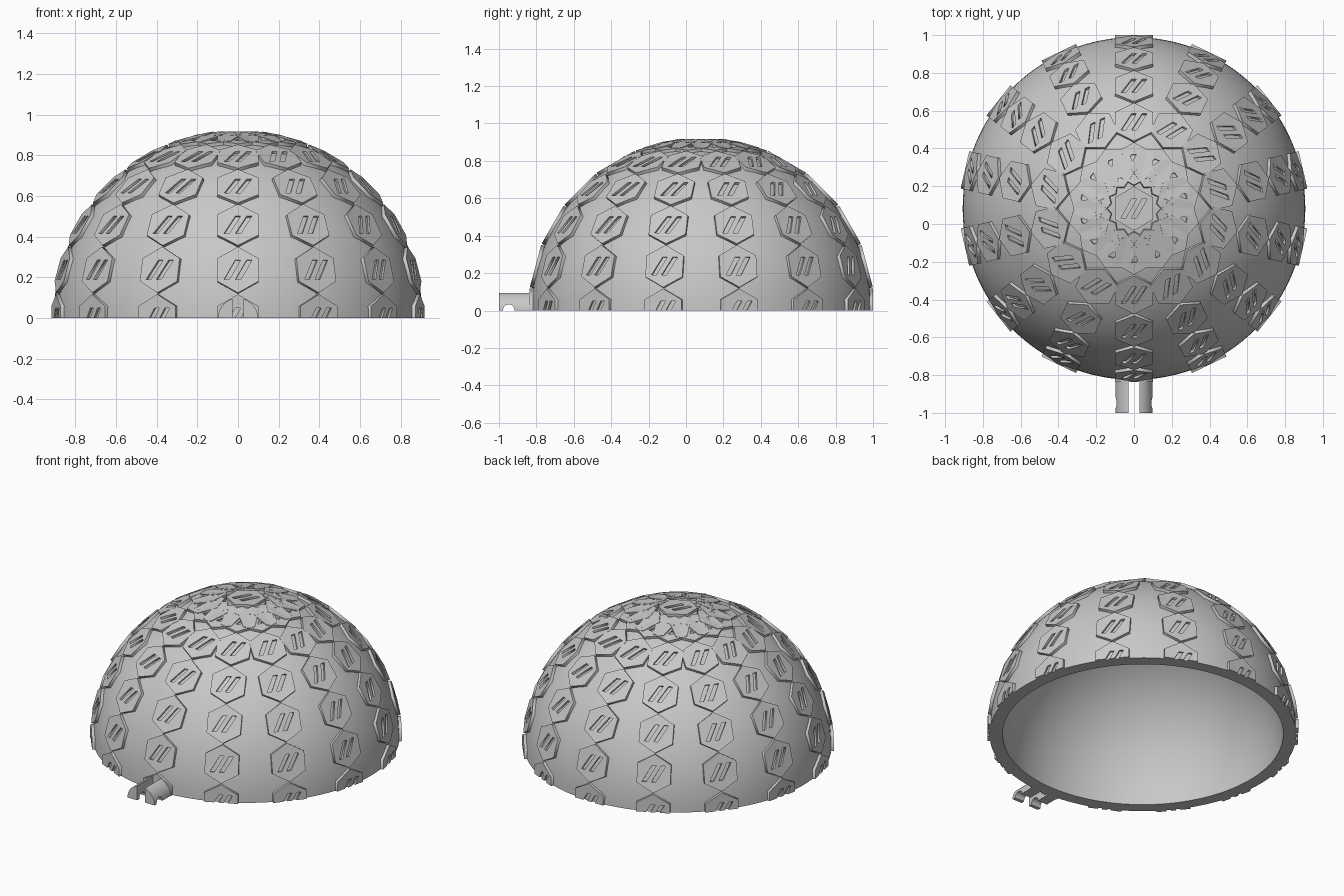
import bpy, bmesh, math
from mathutils import Matrix, Vector

cube = bpy.data.objects.get("Cube")
if cube:
    bpy.data.objects.remove(cube)

CENTRE = Vector((0, 0.082, 0))
R_OUT, R_IN, R_PLATE = 0.907, 0.83, 0.918
HEX_R, PLATE_DEPTH = 0.117, 0.03
COLUMNS, STEP = 14, 15

grey = bpy.data.materials.new("plain_grey")
grey.use_nodes = True
colour = (0.58, 0.58, 0.58, 1)
grey.diffuse_color = colour
grey.node_tree.nodes["Principled BSDF"].inputs["Base Color"].default_value = colour


def add_object(name, bm):
    bmesh.ops.recalc_face_normals(bm, faces=bm.faces)
    mesh = bpy.data.meshes.new(name)
    bm.to_mesh(mesh)
    bm.free()
    mesh.materials.append(grey)
    obj = bpy.data.objects.new(name, mesh)
    bpy.context.collection.objects.link(obj)
    return obj


def select_only(obj):
    bpy.ops.object.select_all(action='DESELECT')
    obj.select_set(True)
    bpy.context.view_layer.objects.active = obj


# Hollow dome, turned from a closed wall profile
def arc(radius, n=32):
    angles = [math.pi / 2 * i / n for i in range(n + 1)]
    return [Vector((radius * math.sin(a), 0, radius * math.cos(a))) for a in angles]


bm = bmesh.new()
verts = [bm.verts.new(p) for p in arc(R_OUT) + arc(R_IN)[::-1]]
edges = [bm.edges.new(pair) for pair in zip(verts, verts[1:])]
bmesh.ops.spin(bm, geom=verts + edges, cent=(0, 0, 0), axis=(0, 0, 1),
               angle=math.tau, steps=128, use_duplicate=False)
bmesh.ops.remove_doubles(bm, verts=bm.verts, dist=0.0005)
bmesh.ops.translate(bm, verts=bm.verts, vec=CENTRE)
dome = add_object("dome_shell", bm)
select_only(dome)
bpy.ops.object.shade_smooth_by_angle(angle=math.radians(40))


# Hexagonal plate with plain slanted grooves, as a filled flat curve
def add_outline(curve, points):
    spline = curve.splines.new('POLY')
    spline.points.add(len(points) - 1)
    for target, (x, y) in zip(spline.points, points):
        target.co = (x, y, 0, 1)
    spline.use_cyclic_u = True


curve = bpy.data.curves.new("plate_outline", 'CURVE')
curve.dimensions = '2D'
curve.fill_mode = 'BOTH'
curve.extrude = PLATE_DEPTH / 2
corners = [math.radians(60 * i + 30) for i in range(6)]
add_outline(curve, [(HEX_R * math.cos(a), HEX_R * math.sin(a)) for a in corners])
lean, rise, width = 0.028, 0.05, 0.026
for x in (-0.028, 0.028):
    left, right = x - width / 2, x + width / 2
    add_outline(curve, [(left - lean, -rise), (right - lean, -rise),
                        (right + lean, rise), (left + lean, rise)])
helper = bpy.data.objects.new("plate_helper", curve)
bpy.context.collection.objects.link(helper)
bpy.context.view_layer.update()
graph = bpy.context.evaluated_depsgraph_get()
plate = bpy.data.meshes.new_from_object(helper.evaluated_get(graph))
bpy.data.objects.remove(helper)
bpy.data.curves.remove(curve)


# Rings of plates from rim to crown, trimmed flat at the base
def place_plate(bm, elevation, turn):
    pose = (Matrix.Translation(CENTRE)
            @ Matrix.Rotation(turn, 4, 'Z')
            @ Matrix.Rotation(math.pi / 2 - elevation, 4, 'X')
            @ Matrix.Translation((0, 0, R_PLATE - PLATE_DEPTH / 2)))
    first = len(bm.verts)
    bm.from_mesh(plate)
    bm.verts.ensure_lookup_table()
    bmesh.ops.transform(bm, matrix=pose, verts=bm.verts[first:])


for ring, name in enumerate(("rim", "lower", "middle", "upper", "shoulder", "crown", "top")):
    bm = bmesh.new()
    for column in range(COLUMNS if name != "top" else 1):
        place_plate(bm, math.radians(STEP * ring), math.tau * column / COLUMNS)
    bmesh.ops.remove_doubles(bm, verts=bm.verts, dist=0.00001)
    if name == "rim":
        cut = bmesh.ops.bisect_plane(bm, geom=bm.verts[:] + bm.edges[:] + bm.faces[:],
                                     plane_co=(0, 0, 0), plane_no=(0, 0, 1), clear_inner=True)
        open_edges = [e for e in cut["geom_cut"] if isinstance(e, bmesh.types.BMEdge)]
        bmesh.ops.edgeloop_fill(bm, edges=open_edges)
    add_object(name + "_hex_plates", bm)
bpy.data.meshes.remove(plate)

# Hinge: a split half-round lug with a pin hole across it
LUG_R, GAP, FRONT, BACK = 0.098, 0.028, -1.0, -0.79
bm = bmesh.new()
start = math.acos(GAP / LUG_R)
for side in (-1, 1):
    profile = [(GAP, 0)] + [(LUG_R * math.cos(start * (1 - i / 12)),
                             LUG_R * math.sin(start * (1 - i / 12))) for i in range(13)]
    face = bm.faces.new([bm.verts.new((side * x, FRONT, z)) for x, z in profile])
    solid = bmesh.ops.extrude_face_region(bm, geom=[face])
    moved = [v for v in solid["geom"] if isinstance(v, bmesh.types.BMVert)]
    bmesh.ops.translate(bm, verts=moved, vec=(0, BACK - FRONT, 0))
hinge = add_object("hinge_lugs", bm)

bm = bmesh.new()
bmesh.ops.create_cone(bm, cap_ends=True, segments=32, radius1=0.03, radius2=0.03, depth=0.4,
                      matrix=Matrix.Translation((0, -0.948, 0.003)) @ Matrix.Rotation(math.pi / 2, 4, 'Y'))
cutter = add_object("pin_cutter", bm)
cutter.hide_render = True
select_only(hinge)
hole = hinge.modifiers.new("pin_hole", 'BOOLEAN')
hole.operation = 'DIFFERENCE'
hole.object = cutter
hole.solver = 'EXACT'
bpy.ops.object.modifier_apply(modifier=hole.name)
bpy.data.objects.remove(cutter)
bpy.ops.object.shade_smooth_by_angle(angle=math.radians(30))
